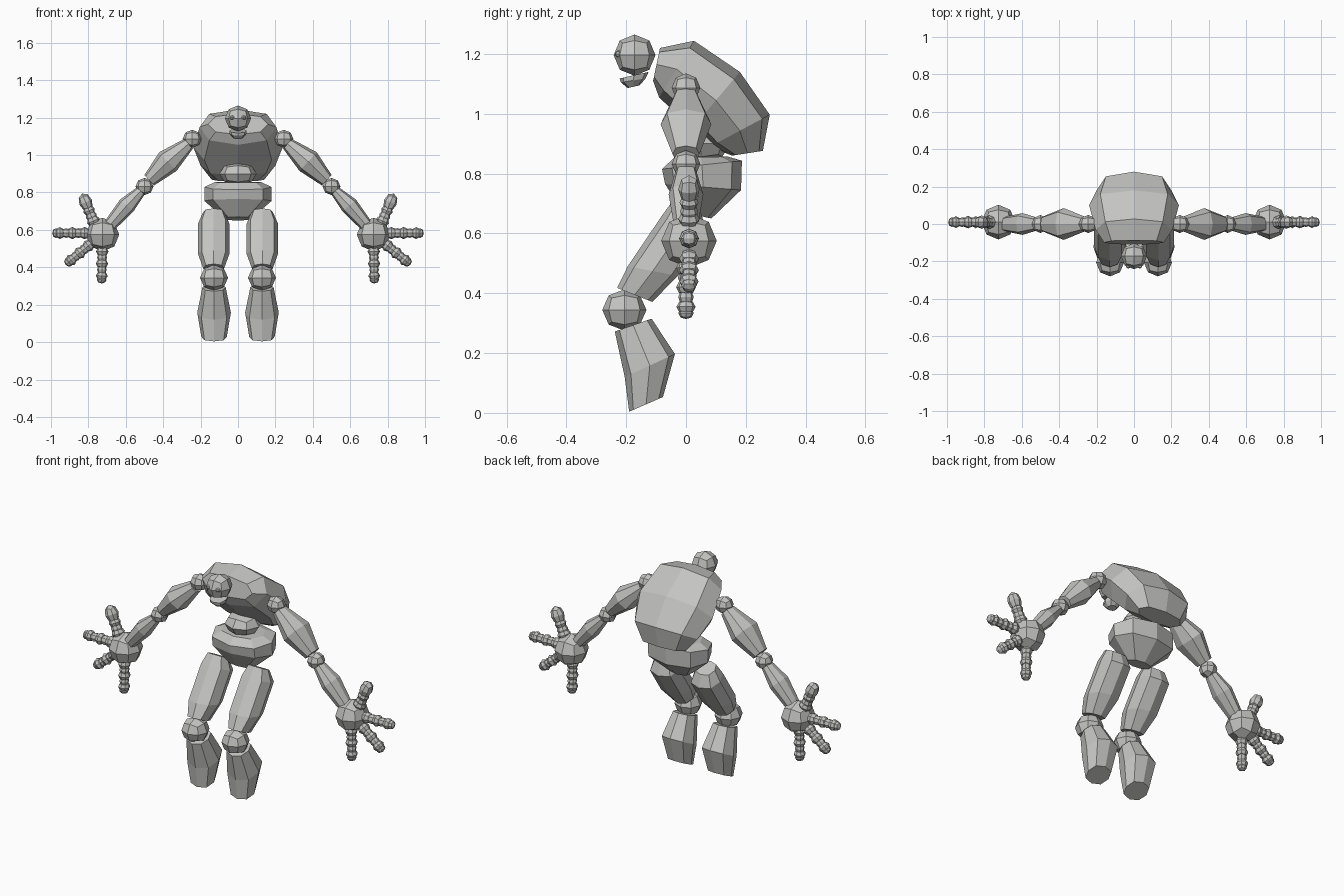
import bpy, bmesh
from math import cos, sin, pi
from mathutils import Vector, Matrix

if "Cube" in bpy.data.objects:
    bpy.data.objects.remove(bpy.data.objects["Cube"])

stone = bpy.data.materials.new("stone_grey")
stone.diffuse_color = (0.55, 0.55, 0.54, 1)
stone.use_nodes = True
stone.node_tree.nodes["Principled BSDF"].inputs["Base Color"].default_value = stone.diffuse_color


def finish(name, bm, mirror):
    bmesh.ops.recalc_face_normals(bm, faces=bm.faces)
    me = bpy.data.meshes.new(name)
    bm.to_mesh(me)
    bm.free()
    me.materials.append(stone)
    ob = bpy.data.objects.new(name, me)
    bpy.context.collection.objects.link(ob)
    if mirror:
        ob.modifiers.new("mirror", 'MIRROR').use_mirror_merge = False
    return ob


def add_ball(bm, center, radii, axis=None):
    """Rounded 24-face cube, optionally with its z turned along axis."""
    t = bmesh.new()
    bmesh.ops.create_cube(t, size=2)
    bmesh.ops.subdivide_edges(t, edges=t.edges[:], cuts=1, use_grid_fill=True)
    rot = axis.to_track_quat('Z', 'Y').to_matrix() if axis else Matrix.Identity(3)
    r = Vector(radii)
    for v in t.verts:
        v.co = rot @ (v.co.normalized() * r) + Vector(center)
    vm = {v: bm.verts.new(v.co) for v in t.verts}
    for f in t.faces:
        bm.faces.new([vm[v] for v in f.verts])
    t.free()


def ball(name, center, radii, mirror=False):
    bm = bmesh.new()
    add_ball(bm, center, radii)
    return finish(name, bm, mirror)


def loft(name, rings, mirror=False):
    """Eight-sided rings given as (center, half axis u, half axis v)."""
    bm = bmesh.new()
    loops = []
    for c, u, v in rings:
        loops.append([bm.verts.new(c + u * cos(k * pi / 4) * (1.06 if k % 2 else 1)
                                   + v * sin(k * pi / 4) * (1.06 if k % 2 else 1))
                      for k in range(8)])
    for a, b in zip(loops, loops[1:]):
        for k in range(8):
            n = (k + 1) % 8
            bm.faces.new((a[k], a[n], b[n], b[k]))
    bm.faces.new(loops[0])
    bm.faces.new(loops[-1])
    return finish(name, bm, mirror)


def body(name, rings, x=0, mirror=False):
    """Rings given as front y, front z, back y, back z, half width."""
    out = []
    for fy, fz, by, bz, w in rings:
        f, b = Vector((x, fy, fz)), Vector((x, by, bz))
        out.append(((f + b) / 2, Vector((w, 0, 0)), (b - f) / 2))
    return loft(name, out, mirror)


def limb(name, rings):
    """Arm segments: x, z, half width, half depth along a straight axis."""
    d = Vector((rings[-1][0] - rings[0][0], 0, rings[-1][1] - rings[0][1])).normalized()
    p = Vector((-d.z, 0, d.x))
    return loft(name, [(Vector((x, 0, z)), p * w, Vector((0, dep, 0)))
                       for x, z, w, dep in rings], True)


def finger(name, start, end, parts):
    """Chain of blobs: position along finger, radius, half length."""
    a, b = Vector(start), Vector(end)
    axis = (b - a).normalized()
    bm = bmesh.new()
    for t, r, h in parts:
        add_ball(bm, a.lerp(b, t), (r, r, h), axis)
    return finish(name, bm, True)


# Hunched torso, waist and pelvis
body("torso", [(-0.11, 1.11, -0.087, 1.22, 0.16),
               (-0.09, 1.055, 0.027, 1.244, 0.205),
               (0.02, 0.95, 0.18, 1.14, 0.24),
               (0.08, 0.89, 0.28, 0.997, 0.20),
               (0.154, 0.86, 0.257, 0.876, 0.14)])
ball("waist", (0, 0.05, 0.9), (0.10, 0.10, 0.062))
body("pelvis", [(-0.04, 0.853, 0.14, 0.857, 0.125),
                (-0.08, 0.815, 0.187, 0.843, 0.18),
                (-0.07, 0.765, 0.184, 0.745, 0.18),
                (-0.01, 0.67, 0.085, 0.65, 0.07)])

# Head floating forward of the torso, with jaw and eyes
ball("head", (0, -0.172, 1.196), (0.07, 0.07, 0.069))
body("jaw", [(-0.222, 1.118, -0.125, 1.14, 0.046),
             (-0.218, 1.105, -0.135, 1.118, 0.044),
             (-0.195, 1.086, -0.155, 1.095, 0.026)])
ball("eye", (0.03, -0.224, 1.2), (0.014, 0.014, 0.012), True)

# Legs
body("thigh", [(-0.04, 0.715, 0.05, 0.67, 0.058),
               (-0.08, 0.66, 0.07, 0.60, 0.085),
               (-0.195, 0.49, -0.027, 0.458, 0.085),
               (-0.23, 0.418, -0.113, 0.371, 0.056)], 0.13, True)
ball("knee", (0.128, -0.206, 0.344), (0.075, 0.074, 0.069), True)
body("shin", [(-0.238, 0.272, -0.115, 0.315, 0.062),
              (-0.205, 0.12, -0.037, 0.197, 0.09),
              (-0.19, 0.004, -0.077, 0.053, 0.068)], 0.128, True)

# Arms
ball("shoulder", (0.245, 0, 1.087), (0.051, 0.048, 0.048), True)
limb("upper_arm", [(0.265, 1.06, 0.035, 0.04),
                   (0.375, 0.965, 0.068, 0.085),
                   (0.475, 0.865, 0.038, 0.045)])
ball("elbow", (0.5, 0, 0.832), (0.048, 0.048, 0.046), True)
limb("forearm", [(0.52, 0.808, 0.028, 0.035),
                 (0.595, 0.73, 0.048, 0.058),
                 (0.685, 0.625, 0.035, 0.04)])
ball("palm", (0.725, 0.01, 0.575), (0.09, 0.093, 0.09), True)

# Fingers with alternating joints and segments
chain = [(0.0, 0.033, 0.03), (0.2, 0.027, 0.03), (0.4, 0.033, 0.027),
         (0.6, 0.026, 0.029), (0.8, 0.032, 0.025), (0.93, 0.026, 0.02)]
finger("outer_finger", (0.82, 0.01, 0.583), (0.985, 0.01, 0.583), chain)
finger("middle_finger", (0.80, 0.01, 0.515), (0.915, 0.01, 0.42), chain)
finger("lower_finger", (0.726, 0.0, 0.485), (0.729, 0.0, 0.322), chain)
finger("thumb", (0.77, 0.01, 0.64), (0.832, 0.01, 0.79),
       [(0.05, 0.036, 0.03), (0.22, 0.03, 0.035), (0.42, 0.032, 0.027),
        (0.72, 0.036, 0.05)])
